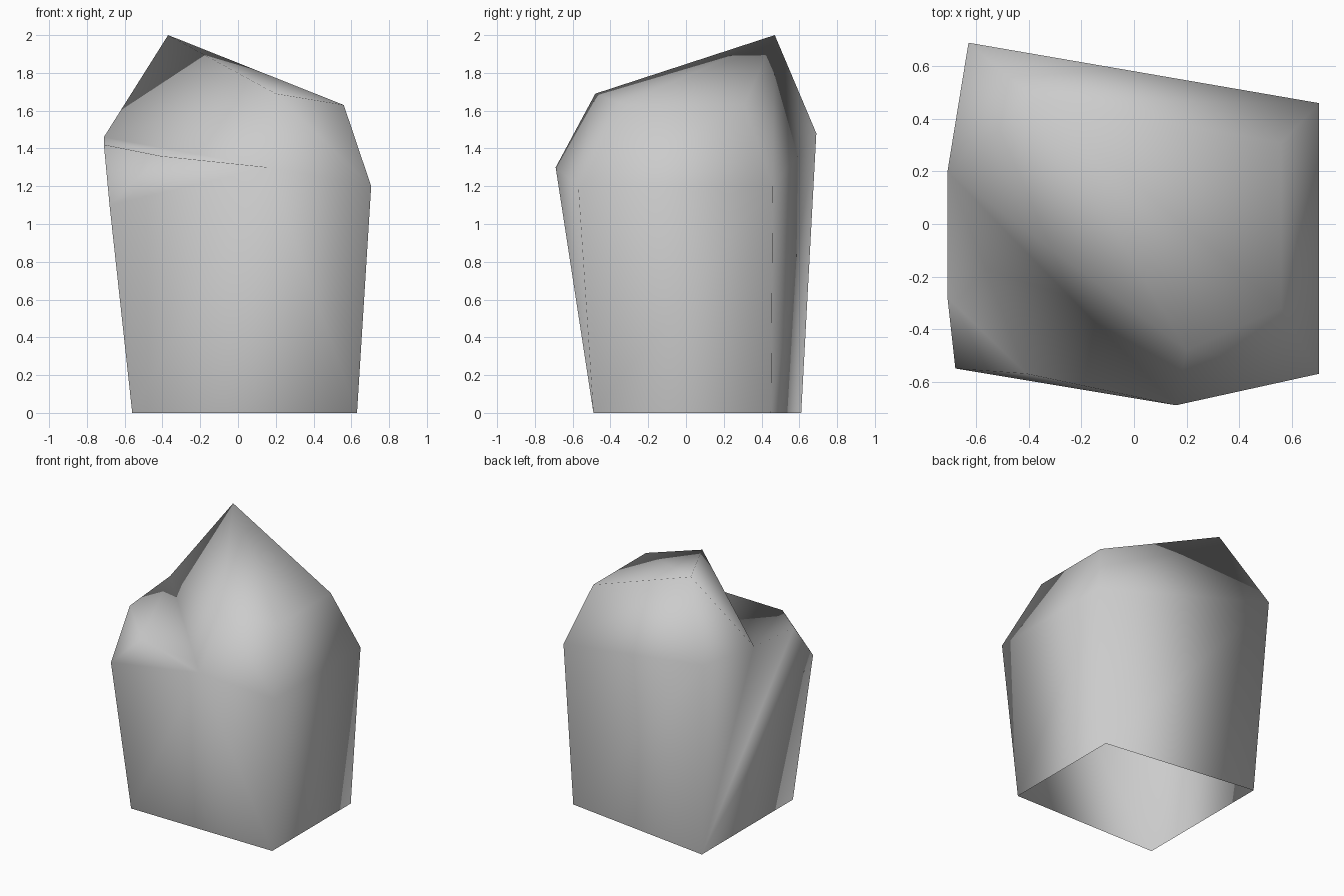
import bpy
import bmesh
from mathutils import Vector

default_cube = bpy.data.objects.get("Cube")
if default_cube:
    bpy.data.objects.remove(default_cube, do_unlink=True)


def make_material(name, colour):
    material = bpy.data.materials.new(name)
    material.use_nodes = True
    material.diffuse_color = colour
    shader = next(n for n in material.node_tree.nodes if n.type == "BSDF_PRINCIPLED")
    shader.inputs["Base Color"].default_value = colour
    return material


# Corners of the boulder: open foot, shoulder ring, front ledge and peak
corners = {
    "foot_front_left": (0.63, -0.49, 0),
    "foot_back_left": (0.63, 0.45, 0),
    "foot_back_right": (-0.56, 0.61, 0),
    "foot_front_right": (-0.56, -0.48, 0),
    "shoulder_front": (0.705, -0.57, 1.2),
    "shoulder_back": (0.705, 0.46, 1.2),
    "back_corner": (-0.63, 0.69, 1.48),
    "ledge_inner": (-0.71, 0.2, 1.46),
    "ledge_side": (-0.71, -0.28, 1.42),
    "ledge_low": (-0.68, -0.55, 1.1),
    "ledge_lip": (-0.41, -0.57, 1.36),
    "front_nose": (0.16, -0.69, 1.3),
    "peak": (-0.37, 0.47, 2),
    "crown_back": (0.56, 0.31, 1.63),
    "crown_left": (0.56, -0.32, 1.63),
    "crown_front": (0.2, -0.48, 1.69),
}

# Facets, each listed by its corners
facets = [
    # Left and back walls
    "foot_front_left foot_back_left shoulder_back shoulder_front",
    "foot_back_left foot_back_right back_corner shoulder_back",
    # Right wall fans out from the back foot
    "foot_back_right foot_front_right ledge_low",
    "foot_back_right ledge_low ledge_side",
    "foot_back_right ledge_side ledge_inner",
    "foot_back_right ledge_inner back_corner",
    # Front wall
    "foot_front_right foot_front_left front_nose",
    "foot_front_right front_nose ledge_low",
    "foot_front_left shoulder_front front_nose",
    # Ledge and the notch wall above it
    "ledge_low front_nose ledge_lip",
    "ledge_low ledge_lip ledge_side",
    "ledge_side ledge_lip ledge_inner",
    "ledge_lip front_nose ledge_inner",
    "ledge_inner front_nose crown_front",
    "ledge_inner crown_front peak",
    # Bevelled crown and peak
    "shoulder_front crown_left crown_front front_nose",
    "shoulder_front shoulder_back crown_back crown_left",
    "crown_front crown_left peak",
    "crown_left crown_back peak",
    "shoulder_back peak crown_back",
    "shoulder_back back_corner peak",
    "back_corner ledge_inner peak",
]

bm = bmesh.new()
verts = {name: bm.verts.new(Vector(place)) for name, place in corners.items()}
for facet in facets:
    face = bm.faces.new([verts[name] for name in facet.split()])
    face.smooth = True
bmesh.ops.recalc_face_normals(bm, faces=bm.faces[:])

# Make sure the open shell faces outward
bm.faces.ensure_lookup_table()
if bm.faces[0].normal.x < 0:
    bmesh.ops.reverse_faces(bm, faces=bm.faces[:])

mesh = bpy.data.meshes.new("boulder")
bm.to_mesh(mesh)
bm.free()
mesh.materials.append(make_material("stone grey", (0.6, 0.6, 0.6, 1)))
boulder = bpy.data.objects.new("boulder", mesh)
bpy.context.collection.objects.link(boulder)
